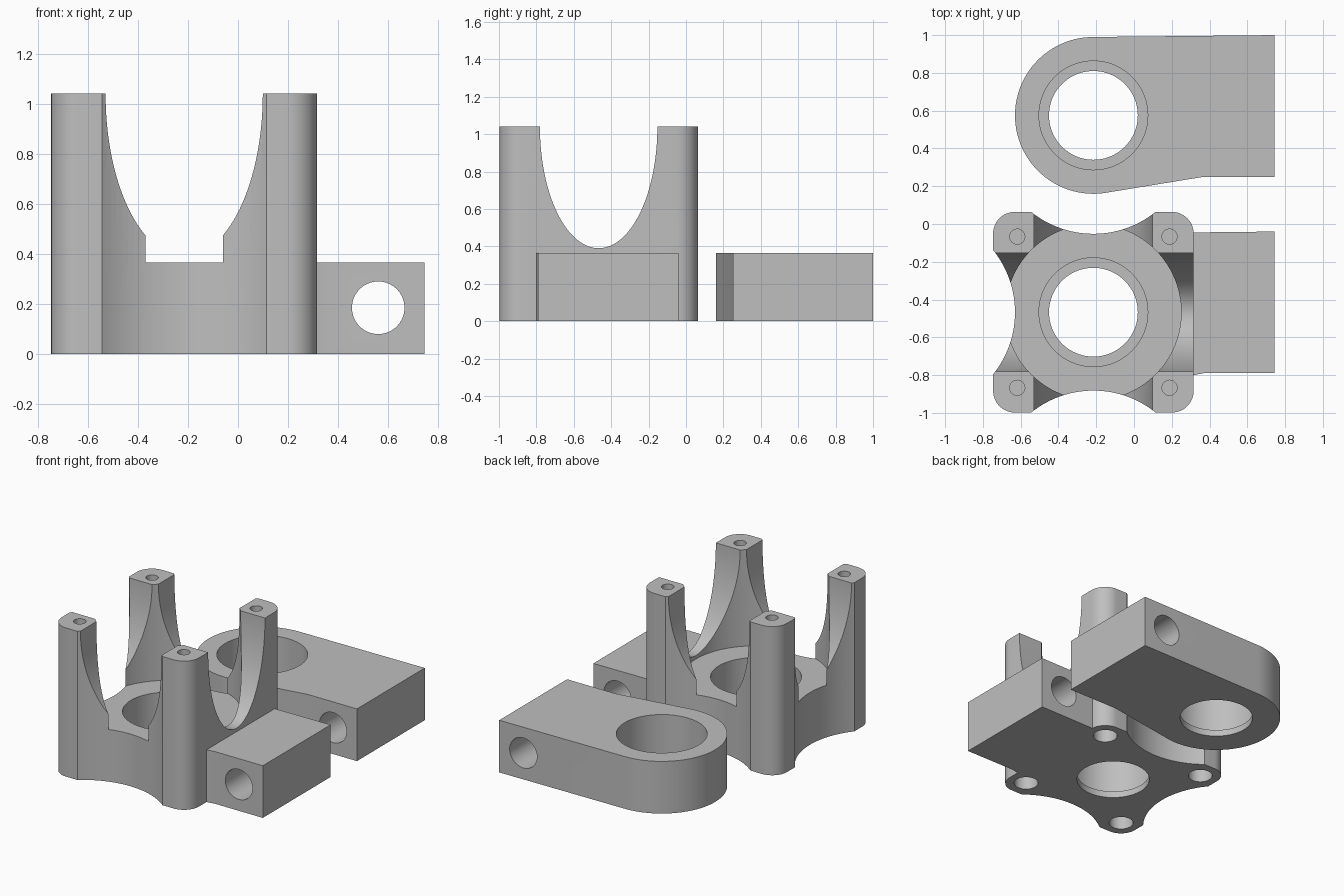
import bpy
import bmesh
from math import radians, cos, sin, pi
from mathutils import Matrix

cube = bpy.data.objects.get("Cube")
if cube:
    bpy.data.objects.remove(cube, do_unlink=True)

# One plain grey for everything
grey = bpy.data.materials.new("plain grey")
grey.use_nodes = True
colour = (0.52, 0.52, 0.52, 1)
grey.diffuse_color = colour
grey.node_tree.nodes["Principled BSDF"].inputs["Base Color"].default_value = colour

CX, BACK_Y, FRONT_Y = -0.215, 0.575, -0.467   # bore axes of the two parts
PLATE, TOP, HALF = 0.365, 1.04, 0.531         # plate height, post height, half width


def finish_mesh(name, bm):
    bmesh.ops.recalc_face_normals(bm, faces=bm.faces)
    mesh = bpy.data.meshes.new(name)
    bm.to_mesh(mesh)
    bm.free()
    mesh.materials.append(grey)
    obj = bpy.data.objects.new(name, mesh)
    bpy.context.collection.objects.link(obj)
    return obj


def arc(cx, cy, r, start, end, n):
    angles = [radians(start + (end - start) * i / n) for i in range(n + 1)]
    return [(cx + r * cos(a), cy + r * sin(a)) for a in angles]


def extrude(name, outline, height):
    bm = bmesh.new()
    face = bm.faces.new([bm.verts.new((x, y, 0)) for x, y in outline])
    new = bmesh.ops.extrude_face_region(bm, geom=[face])["geom"]
    bmesh.ops.translate(bm, vec=(0, 0, height),
                        verts=[v for v in new if isinstance(v, bmesh.types.BMVert)])
    return finish_mesh(name, bm)


def rod(x, y, z0, z1, r, n=96):
    """Upright cylinder used as a cutter."""
    bm = bmesh.new()
    bmesh.ops.create_cone(bm, cap_ends=True, segments=n, radius1=r, radius2=r,
                          depth=z1 - z0,
                          matrix=Matrix.Translation((x, y, (z0 + z1) / 2)))
    return finish_mesh("cutter", bm)


def cross_rod(x, y, z, rx, rz, length, axis, n=96):
    """Lying elliptical cylinder along x or y, used as a cutter."""
    bm = bmesh.new()
    turn = Matrix.Rotation(pi / 2, 4, "X")
    if axis == "X":
        turn = Matrix.Rotation(pi / 2, 4, "Z") @ turn
    bmesh.ops.create_cone(bm, cap_ends=True, segments=n, radius1=1, radius2=1,
                          depth=length,
                          matrix=Matrix.Translation((x, y, z)) @ turn
                          @ Matrix.Diagonal((rx, rz, 1, 1)))
    return finish_mesh("cutter", bm)


def combine(obj, other, operation="DIFFERENCE"):
    other.hide_render = True
    mod = obj.modifiers.new("combine", "BOOLEAN")
    mod.operation = operation
    mod.solver = "EXACT"
    mod.object = other
    bpy.context.view_layer.objects.active = obj
    bpy.ops.object.modifier_apply(modifier=mod.name)
    bpy.data.objects.remove(other, do_unlink=True)


def cut_bores(obj, cy):
    # Stepped bearing bore, and the hole across the arm
    combine(obj, rod(CX, cy, -0.1, 0.3, 0.235))
    combine(obj, rod(CX, cy, 0.045, 0.6, 0.288))
    combine(obj, cross_rod(0.56, cy, 0.185, 0.105, 0.105, 1.04, "Y", 64))


def smooth(obj):
    bpy.ops.object.select_all(action="DESELECT")
    obj.select_set(True)
    bpy.context.view_layer.objects.active = obj
    bpy.ops.object.shade_smooth_by_angle(angle=radians(25))


# Back part: rounded plate running into a square arm
outline = arc(CX, BACK_Y, 0.415, 90.6, 279.3, 72)
outline += [(0.37, 0.25), (0.745, 0.25), (0.745, 1.0)]
clamp_plate = extrude("clamp_plate", outline, PLATE)
cut_bores(clamp_plate, BACK_Y)
smooth(clamp_plate)

# Front part: rounded square block
R = 0.115
outline = []
for i, (sx, sy) in enumerate([(1, 1), (-1, 1), (-1, -1), (1, -1)]):
    outline += arc(CX + sx * (HALF - R), FRONT_Y + sy * (HALF - R), R,
                   90 * i, 90 * i + 90, 12)
post_block = extrude("post_block", outline, TOP)

# Concave scoops on the left-hand, front and back sides
for dx, dy in [(-1, 0), (0, 1), (0, -1)]:
    combine(post_block, rod(CX + dx * 0.94, FRONT_Y + dy * 0.94, -0.1, 1.2, 0.525, 128))

# Round pocket and the two elliptical arches that leave four posts
combine(post_block, rod(CX, FRONT_Y, PLATE, 1.2, 0.465, 128))
for axis in "XY":
    combine(post_block, cross_rod(CX, FRONT_Y, TOP, 0.314, 0.65, 1.5, axis, 128))

# Screw holes in the top and bottom of each post
for sx in (-1, 1):
    for sy in (-1, 1):
        x, y = CX + sx * 0.403, FRONT_Y + sy * 0.4
        combine(post_block, rod(x, y, 0.64, 1.2, 0.04, 32))
        combine(post_block, rod(x, y, -0.1, 0.2, 0.078, 32))

# Side arm joined to the block
arm = extrude("arm", [(0.28, -0.806), (0.37, -0.79), (0.745, -0.79),
                      (0.745, -0.04), (0.28, -0.045)], PLATE)
combine(post_block, arm, "UNION")
cut_bores(post_block, FRONT_Y)
smooth(post_block)
